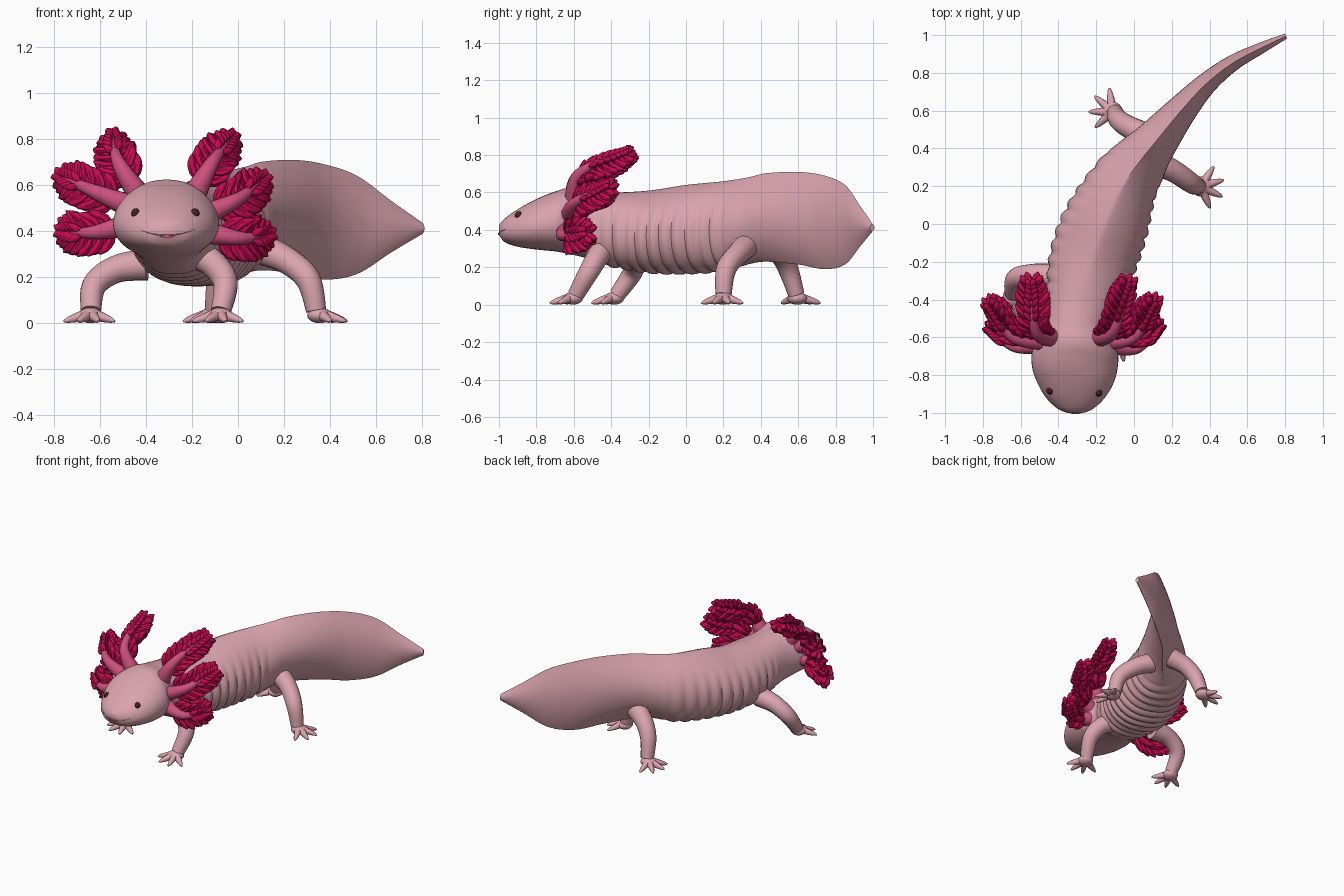
import bpy, bmesh, math
from mathutils import Vector

cube = bpy.data.objects.get("Cube")
if cube:
    bpy.data.objects.remove(cube)


def material(name, r, g, b):
    m = bpy.data.materials.new(name)
    m.use_nodes = True
    m.diffuse_color = (r, g, b, 1)
    bsdf = next(n for n in m.node_tree.nodes if n.type == "BSDF_PRINCIPLED")
    bsdf.inputs["Base Color"].default_value = (r, g, b, 1)
    bsdf.inputs["Roughness"].default_value = 0.6
    return m


SKIN = material("pale pink skin", 0.70, 0.37, 0.43)
STALK = material("rose gill stalk", 0.60, 0.08, 0.20)
CRIMSON = material("crimson gill", 0.56, 0.003, 0.078)
DARK = material("dark brown eye", 0.05, 0.016, 0.016)
LIP = material("mouth line", 0.36, 0.14, 0.18)


def smooth_path(rows, steps):
    """Catmull-Rom interpolation of tuples of any length."""
    rows = [tuple(r) for r in rows]
    ext = [rows[0]] + rows + [rows[-1]]
    out = []
    for i in range(len(rows) - 1):
        for k in range(steps):
            t = k / steps
            out.append([b + 0.5 * t * (c - a + t * (2 * a - 5 * b + 4 * c - d + t * (3 * (b - c) + d - a)))
                        for a, b, c, d in zip(*ext[i:i + 4])])
    return out + [list(rows[-1])]


def loft(bm, rings):
    vs = [[bm.verts.new(p) for p in ring] for ring in rings]
    n = len(vs[0])
    for a, b in zip(vs, vs[1:]):
        for j in range(n):
            bm.faces.new((a[j], a[(j + 1) % n], b[(j + 1) % n], b[j]))
    bm.faces.new(vs[0][::-1])
    bm.faces.new(vs[-1])


def tube(bm, rows, steps=4, sides=8):
    """Round tube through (x, y, z, radius) rows."""
    path = smooth_path(rows, steps)
    pts = [Vector(r[:3]) for r in path]
    rings, u = [], None
    for i, p in enumerate(pts):
        t = (pts[min(i + 1, len(pts) - 1)] - pts[max(i - 1, 0)]).normalized()
        u = t.orthogonal() if u is None else u - t * u.dot(t)
        u.normalize()
        v = t.cross(u)
        angles = [math.tau * j / sides for j in range(sides)]
        rings.append([p + path[i][3] * (u * math.cos(a) + v * math.sin(a)) for a in angles])
    loft(bm, rings)


def ball(bm, centre, size):
    made = bmesh.ops.create_uvsphere(bm, u_segments=16, v_segments=10, radius=1)["verts"]
    bmesh.ops.scale(bm, vec=size, verts=made)
    bmesh.ops.translate(bm, vec=centre, verts=made)


def finish(name, bm, mat, angle=50):
    bmesh.ops.recalc_face_normals(bm, faces=bm.faces)
    me = bpy.data.meshes.new(name)
    bm.to_mesh(me)
    bm.free()
    me.materials.append(mat)
    ob = bpy.data.objects.new(name, me)
    bpy.context.collection.objects.link(ob)
    bpy.ops.object.select_all(action="DESELECT")
    ob.select_set(True)
    bpy.context.view_layer.objects.active = ob
    bpy.ops.object.shade_smooth_by_angle(angle=math.radians(angle))
    return ob


def ramp(v, lo, hi):
    t = min(max((v - lo) / (hi - lo), 0), 1)
    return t * t * (3 - 2 * t)


# Head, body and finned tail: x, y, half width, top, bottom along the spine
SPINE = [
    (-.31, -1, .04, .425, .375), (-.31, -.97, .105, .46, .335), (-.31, -.9, .17, .51, .31),
    (-.31, -.8, .217, .565, .295), (-.313, -.7, .23, .605, .285), (-.31, -.62, .208, .625, .27),
    (-.3, -.52, .18, .61, .245), (-.27, -.4, .205, .6, .2), (-.22, -.2, .237, .61, .165),
    (-.15, 0, .235, .64, .16), (-.06, .2, .193, .66, .175), (.03, .33, .153, .68, .215),
    (.11, .43, .12, .703, .23), (.25, .6, .083, .71, .215), (.38, .74, .058, .69, .19),
    (.52, .85, .043, .64, .215), (.67, .93, .03, .53, .31), (.805, .995, .014, .435, .39),
]
spine = smooth_path(SPINE, 14)
SIDES = 40
rings = []
for i, (x, y, w, top, bottom) in enumerate(spine):
    a, b = spine[max(i - 1, 0)], spine[min(i + 1, len(spine) - 1)]
    side = Vector((b[1] - a[1], a[0] - b[0], 0)).normalized()
    mid = bottom + (top - bottom) * (0.46 + 0.05 * ramp(y, .2, .6))
    # The back pinches into a fin that grows along the tail
    p_top = 0.9 + 0.6 * ramp(y, -.5, -.1) + 0.8 * ramp(y, .1, .5)
    p_low = 0.85 + 1.1 * ramp(y, .2, .5)
    # Costal grooves along the flanks
    groove = 0.018 * ramp(y, -.5, -.35) * (1 - ramp(y, .15, .35)) * (1 - abs(math.sin(math.pi * y / .07)))
    ring = []
    for j in range(SIDES):
        c, s = math.cos(math.tau * j / SIDES), math.sin(math.tau * j / SIDES)
        fade = 1 - ramp(s, .1, .8)
        width = (w - groove * fade) * math.copysign(abs(c) ** (p_top if s > 0 else p_low), c)
        height = s * (top - mid if s > 0 else mid - bottom - groove * fade)
        ring.append(Vector((x, y, mid + height)) + side * width)
    rings.append(ring)
bm = bmesh.new()
loft(bm, rings)
body = finish("body", bm, SKIN)
bpy.context.view_layer.update()


def face_point(x, z):
    """Point on the face straight in front of (x, z)."""
    hit, loc, _, _ = body.ray_cast(Vector((x, -2, z)), Vector((0, 1, 0)))
    return loc if hit else Vector((x, -.9, z))


# Eyes
for label, x in (("right_eye", -.445), ("left_eye", -.187)):
    bm = bmesh.new()
    ball(bm, face_point(x, .477) + Vector((0, .009, 0)), (.019, .02, .023))
    finish(label, bm, DARK)

# Mouth line and tongue tip
bm = bmesh.new()
smile = []
for i in range(-6, 7):
    t = i / 6
    smile.append((*face_point(-.31 + .12 * t, .382 + .025 * t * t), .003 * (1.15 - abs(t))))
tube(bm, smile, 2, 6)
finish("mouth", bm, LIP)
bm = bmesh.new()
ball(bm, face_point(-.31, .378), (.03, .006, .006))
finish("tongue", bm, STALK)

# Legs: path from body to ankle, toe heading in degrees
LEGS = {
    "front_right_leg": ([(-.4, -.28, .255), (-.53, -.27, .235), (-.625, -.29, .165), (-.64, -.37, .05)], -95, 4),
    "front_left_leg": ([(-.2, -.43, .31), (-.11, -.47, .26), (-.055, -.52, .175), (-.075, -.59, .05)], -100, 4),
    "hind_left_leg": ([(.08, .34, .33), (.21, .28, .275), (.305, .215, .19), (.34, .2, .055)], -5, 4),
    "hind_right_leg": ([(.08, .46, .32), (-.02, .51, .265), (-.08, .55, .18), (-.1, .59, .055)], 160, 4),
}
for name, (path, heading, count) in LEGS.items():
    bm = bmesh.new()
    tube(bm, [(*p, r) for p, r in zip(path, (.07, .06, .054, .044))], 6, 14)
    ankle = Vector(path[-1])
    ahead = Vector((math.cos(math.radians(heading)), math.sin(math.radians(heading)), 0))
    palm = ankle + ahead * .015
    palm.z = .034
    ball(bm, palm, (.054, .054, .034))
    for k in range(count):
        angle = math.radians(heading + 125 * (k / (count - 1) - .5))
        d = Vector((math.cos(angle), math.sin(angle), 0))
        rows = [(*(palm + d * dist + Vector((0, 0, z - palm.z))), r)
                for dist, z, r in ((.01, .04, .026), (.06, .026, .021), (.105, .014, .013), (.125, .008, .005))]
        tube(bm, rows, 2, 8)
    finish(name, bm, SKIN)

# Feathered gills: root, bend and tip of each stalk
GILLS = {
    "right_upper": [(-.42, -.6, .54), (-.52, -.57, .7), (-.545, -.33, .82)],
    "right_middle": [(-.45, -.62, .5), (-.64, -.6, .58), (-.77, -.45, .64)],
    "right_lower": [(-.46, -.63, .43), (-.63, -.65, .395), (-.76, -.57, .4)],
    "left_upper": [(-.2, -.6, .54), (-.11, -.57, .7), (-.025, -.34, .81)],
    "left_middle": [(-.17, -.62, .46), (0, -.6, .54), (.11, -.44, .63)],
    "left_lower": [(-.16, -.63, .4), (.01, -.66, .37), (.13, -.56, .385)],
}
for name, path in GILLS.items():
    bm = bmesh.new()
    tube(bm, [(*p, r) for p, r in zip(path, (.056, .03, .01))], 8, 12)
    finish(name + "_gill_stalk", bm, STALK)

    # Plump overlapping filaments on both edges and the rear of the stalk
    bm = bmesh.new()
    pts = [Vector(p) for p in smooth_path(path, 8)]
    for i in range(4, len(pts)):
        t = (pts[i] - pts[i - 1]).normalized()
        front = Vector((0, -1, 0))
        front = (front - t * front.dot(t)).normalized()
        side = t.cross(front)
        length = .112 * (1 - .4 * ramp(i, 11, 16))
        for across, back in ((1, .2), (-1, .2), (.5, .7), (-.5, .7)):
            start = pts[i] - front * .018
            # Alternate rows sit a little further back
            d = (t * .5 + side * across - front * (back + .15 * (i % 2))).normalized() * length
            curl = t * length * .35
            tube(bm, [(*start, .012), (*(start + d * .5), .021),
                      (*(start + d * .8 + curl * .5), .018), (*(start + d * .95 + curl), .004)], 2, 7)
        # Filaments closing over the front of the outer part
        if i > 9:
            for across in (.55, -.55):
                d = (t + side * across + front * .25).normalized() * length * .75
                tube(bm, [(*pts[i], .01), (*(pts[i] + d * .6), .018), (*(pts[i] + d), .004)], 2, 7)
    finish(name + "_gill_feathers", bm, CRIMSON)
